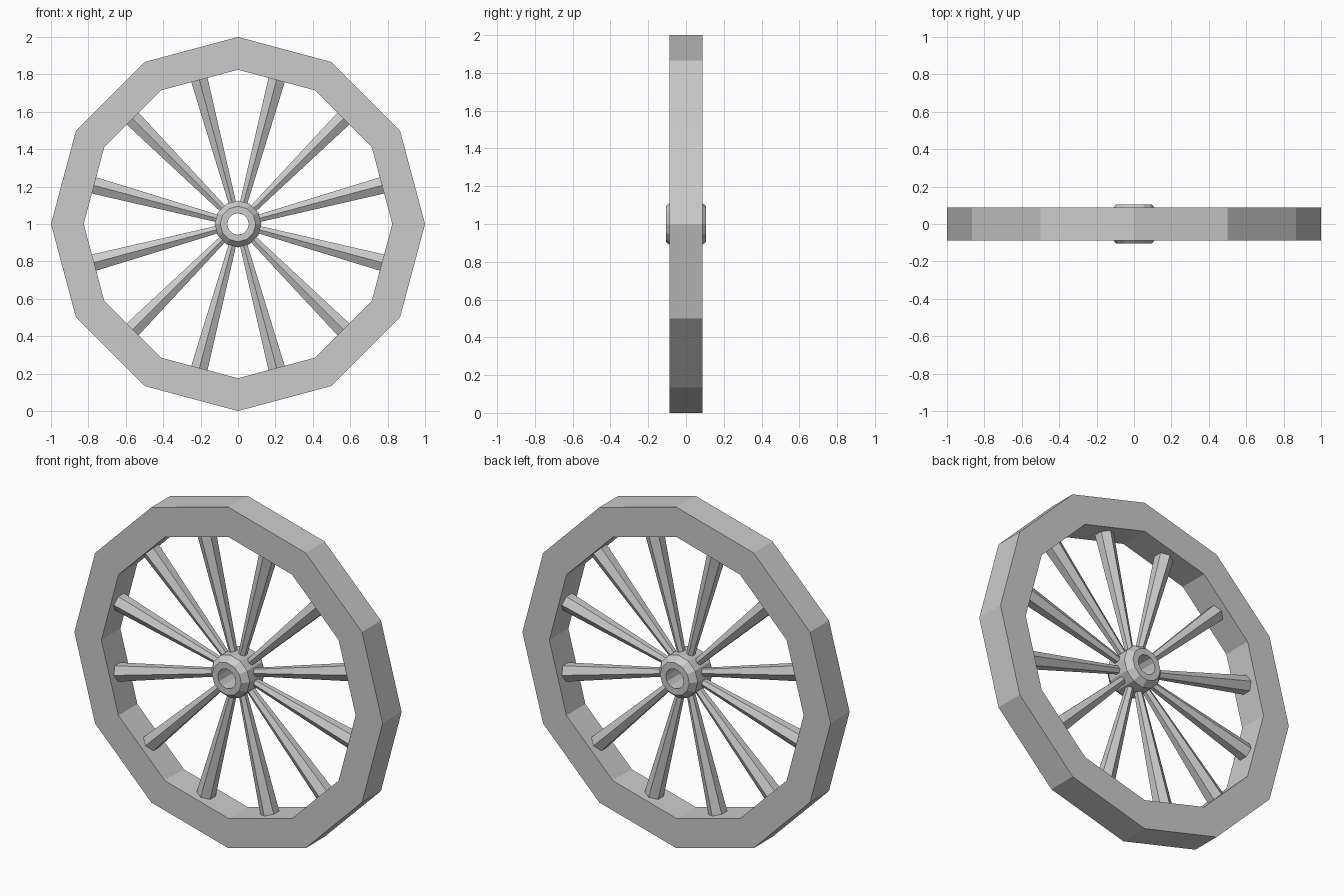
import bpy, bmesh, math
from mathutils import Matrix, Vector

if "Cube" in bpy.data.objects:
    bpy.data.objects.remove(bpy.data.objects["Cube"])

SIDES = 12
CENTRE = Vector((0, 0, 1))


def finish(name, bm):
    bmesh.ops.recalc_face_normals(bm, faces=bm.faces)
    mesh = bpy.data.meshes.new(name)
    bm.to_mesh(mesh)
    bm.free()
    obj = bpy.data.objects.new(name, mesh)
    obj.location = CENTRE
    bpy.context.collection.objects.link(obj)
    return obj


def lathe(name, profile):
    """Sweep a closed (radius, y) profile around the axle in flat steps."""
    bm = bmesh.new()
    rings = []
    for i in range(SIDES):
        a = 2 * math.pi * i / SIDES
        rings.append([bm.verts.new((r * math.cos(a), y, r * math.sin(a)))
                      for r, y in profile])
    n = len(profile)
    for i in range(SIDES):
        p, q = rings[i], rings[(i + 1) % SIDES]
        for j in range(n):
            k = (j + 1) % n
            bm.faces.new((p[j], p[k], q[k], q[j]))
    return finish(name, bm)


def spoke(index, r_start=0.112, r_end=0.80):
    """Six-sided spoke, wider at the rim, with an edge facing the front."""
    bm = bmesh.new()
    length = r_end - r_start
    bmesh.ops.create_cone(bm, cap_ends=True, segments=6,
                          radius1=0.023, radius2=0.052, depth=length,
                          matrix=Matrix.Translation((0, 0, r_start + length / 2)))
    # put the corner of the hexagon on the y axis
    if max(v.co.y for v in bm.verts) < 0.05:
        bmesh.ops.rotate(bm, verts=bm.verts, matrix=Matrix.Rotation(math.pi / 6, 3, 'Z'))
    angle = 2 * math.pi * (index + 0.5) / SIDES
    bmesh.ops.rotate(bm, verts=bm.verts, matrix=Matrix.Rotation(angle, 3, 'Y'))
    return finish(f"spoke_{index + 1}", bm)


# Outer rim
lathe("rim", [(0.825, -0.088), (1.0, -0.088), (1.0, 0.088), (0.825, 0.088)])

# Chamfered hub with an axle hole right through
lathe("hub", [(0.058, -0.105), (0.095, -0.105), (0.125, -0.07),
              (0.125, 0.07), (0.095, 0.105), (0.058, 0.105)])

# Spokes
for i in range(SIDES):
    spoke(i)
